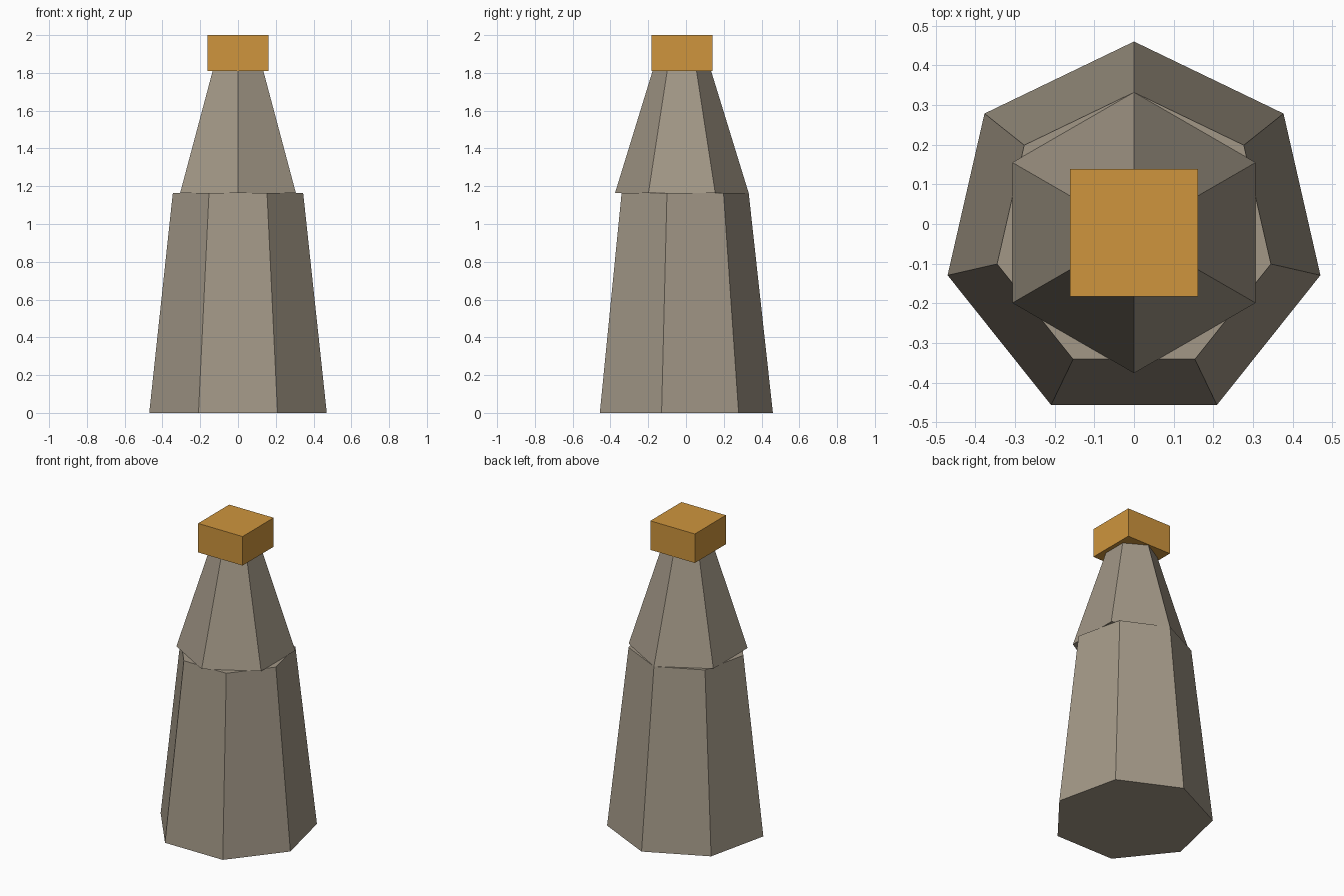
import bpy
import math

if "Cube" in bpy.data.objects:
    bpy.data.objects.remove(bpy.data.objects["Cube"], do_unlink=True)

CENTRE_Y = -0.022
SHOULDER_Z = 1.163
NECK_Z = 1.81
TOP_Z = 2.0


def make_material(name, colour):
    mat = bpy.data.materials.new(name)
    mat.use_nodes = True
    mat.diffuse_color = colour
    mat.node_tree.nodes["Principled BSDF"].inputs["Base Color"].default_value = colour
    return mat


def tapered_prism(name, sides, r_bottom, r_top, z_bottom, z_top, mat):
    """Flat-sided tapering column with one corner pointing to the back."""
    corners = [math.pi / 2 + math.tau * i / sides for i in range(sides)]
    verts = [(r * math.cos(a), CENTRE_Y + r * math.sin(a), z)
             for r, z in ((r_bottom, z_bottom), (r_top, z_top)) for a in corners]
    faces = [tuple(reversed(range(sides))), tuple(range(sides, 2 * sides))]
    for i in range(sides):
        j = (i + 1) % sides
        faces.append((i, j, j + sides, i + sides))
    mesh = bpy.data.meshes.new(name)
    mesh.from_pydata(verts, [], faces)
    mesh.materials.append(mat)
    obj = bpy.data.objects.new(name, mesh)
    bpy.context.collection.objects.link(obj)
    return obj


stone = make_material("warm grey stone", (0.36, 0.31, 0.24, 1))
amber = make_material("amber", (0.62, 0.30, 0.047, 1))

# Seven-sided base and six-sided upper taper
tapered_prism("base", 7, 0.482, 0.354, 0, SHOULDER_Z, stone)
tapered_prism("upper_taper", 6, 0.354, 0.155, SHOULDER_Z, NECK_Z, stone)

# Square cap block
bpy.ops.mesh.primitive_cube_add(size=1, location=(0, CENTRE_Y, (NECK_Z + TOP_Z) / 2))
cap = bpy.context.object
cap.name = "cap"
cap.scale = (0.322, 0.322, TOP_Z - NECK_Z)
cap.data.materials.append(amber)
